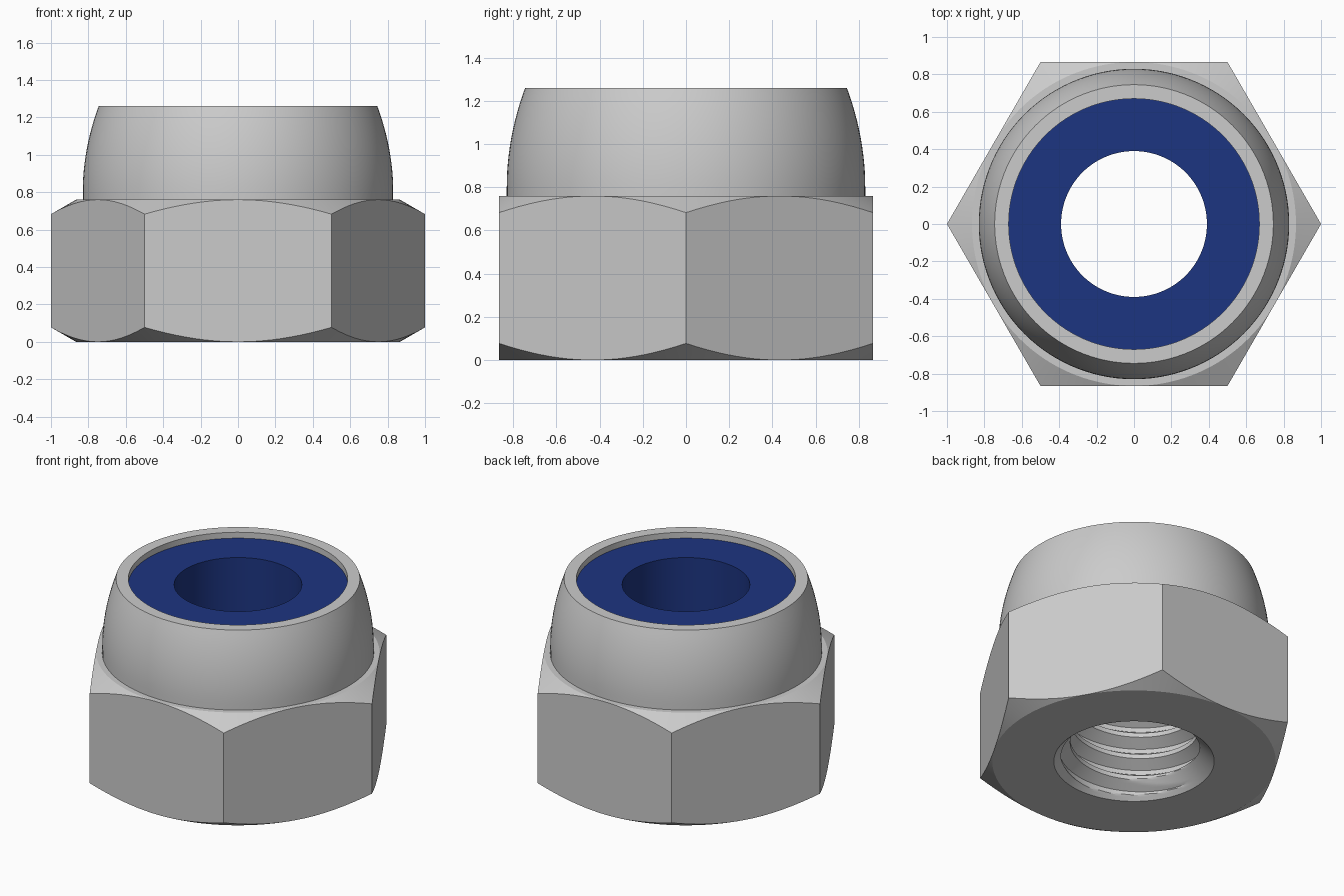
import bpy, bmesh
from math import cos, sin, pi, tan, radians

if "Cube" in bpy.data.objects:
    bpy.data.objects.remove(bpy.data.objects["Cube"])

SEG = 120
FLAT = 3 ** 0.5 / 2          # half width across flats
HEX_H, TOP, SEAT = 0.76, 1.26, 0.80
BORE, ROOT, PITCH = 0.39, 0.46, 0.15


def sweep(name, section, angle):
    """Sweep a closed section, which may vary with the angle, around z."""
    bm = bmesh.new()
    cols = []
    for i in range(SEG + 1):
        t = 2 * pi * i / SEG
        cols.append([bm.verts.new((r * cos(t), r * sin(t), z)) for r, z in section(t)])
    n = len(cols[0])
    for a, b in zip(cols, cols[1:]):
        for k in range(n):
            m = (k + 1) % n
            bm.faces.new((a[k], b[k], b[m], a[m]))
    bmesh.ops.remove_doubles(bm, verts=bm.verts, dist=1e-5)
    bmesh.ops.recalc_face_normals(bm, faces=bm.faces)
    mesh = bpy.data.meshes.new(name)
    bm.to_mesh(mesh)
    bm.free()
    obj = bpy.data.objects.new(name, mesh)
    bpy.context.collection.objects.link(obj)
    bpy.ops.object.select_all(action='DESELECT')
    bpy.context.view_layer.objects.active = obj
    obj.select_set(True)
    bpy.ops.object.shade_smooth_by_angle(angle=radians(angle))
    return obj


def bore_radius(f, z):
    """Trapezoid thread, opened by the countersink at the bottom."""
    if f < 0.2:
        r = BORE
    elif f < 0.5:
        r = BORE + (ROOT - BORE) * (f - 0.2) / 0.3
    elif f < 0.7:
        r = ROOT
    else:
        r = ROOT - (ROOT - BORE) * (f - 0.7) / 0.3
    return max(r, 0.49 - z)


def nut_section(t):
    # Hexagon with 30 degree chamfers
    r_hex = FLAT / cos((t % (pi / 3)) - pi / 6)
    c = max(0, r_hex - FLAT) * tan(pi / 6)
    pts = [(FLAT, 0), (r_hex, c), (r_hex, HEX_H - c), (FLAT, HEX_H), (0.83, HEX_H)]
    # Collar curving inwards, then the recess for the insert
    for k in range(13):
        s = k / 12
        pts.append((0.83 - 0.085 * s * s, SEAT + (TOP - SEAT) * s))
    pts += [(0.67, TOP), (0.67, SEAT)]
    # Threaded bore: rows follow the helix, clamped to both ends
    for k in range(140, -21, -1):
        z = (k / 20 + t / (2 * pi)) * PITCH
        z = min(max(z, 0), SEAT)
        f = (z / PITCH - t / (2 * pi)) % 1
        pts.append((bore_radius(f, z), z))
    return pts


sweep("nut_body", nut_section, 20)

# Locking ring held in the collar
insert = sweep("locking_insert", lambda t: [
    (0.39, SEAT), (0.67, SEAT), (0.67, 1.22), (0.39, 1.22)], 30)
blue = bpy.data.materials.new("blue_plastic")
blue.diffuse_color = (0.012, 0.035, 0.22, 1)
blue.use_nodes = True
blue.node_tree.nodes["Principled BSDF"].inputs["Base Color"].default_value = blue.diffuse_color
insert.data.materials.append(blue)
